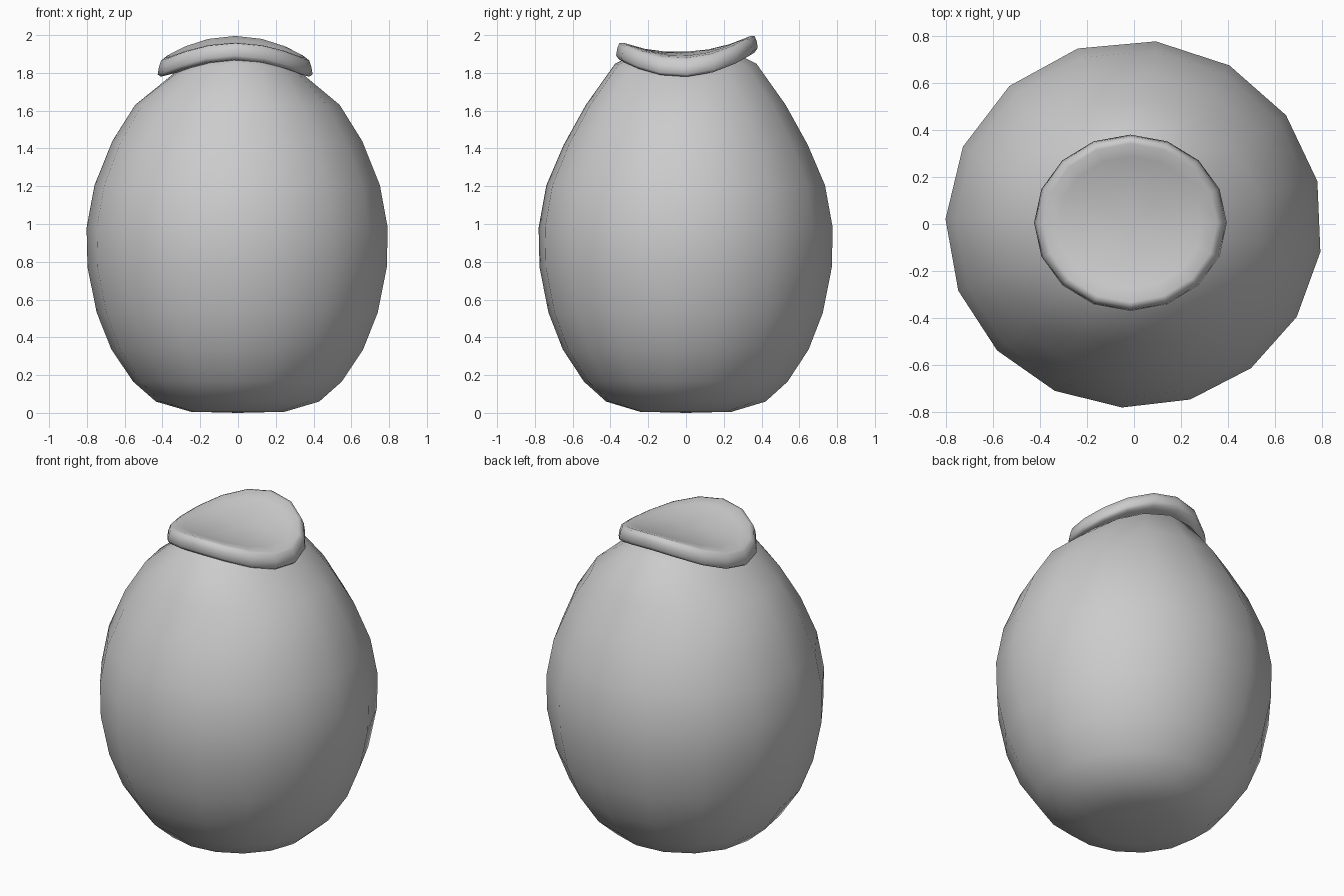
import bpy, bmesh
from math import cos, sin, pi

cube = bpy.data.objects.get("Cube")
if cube:
    bpy.data.objects.remove(cube, do_unlink=True)

SIDES = 16

grey = bpy.data.materials.new("plain grey")
grey.use_nodes = True
GREY = (0.6, 0.6, 0.6, 1)
grey.diffuse_color = GREY
grey.node_tree.nodes["Principled BSDF"].inputs["Base Color"].default_value = GREY


def ring_solid(name, rings, place, poles):
    """Skin a stack of rings, closing either end with a pole point."""
    bm = bmesh.new()
    loops = [[bm.verts.new(place(ring, 2 * pi * i / SIDES)) for i in range(SIDES)]
             for ring in rings]
    for low, high in zip(loops, loops[1:]):
        for i in range(SIDES):
            j = (i + 1) % SIDES
            bm.faces.new((low[i], low[j], high[j], high[i]))
    for loop, pole in zip((loops[0], loops[-1]), poles):
        tip = bm.verts.new(pole)
        for i in range(SIDES):
            bm.faces.new((loop[i], loop[(i + 1) % SIDES], tip))
    bmesh.ops.recalc_face_normals(bm, faces=bm.faces)
    for face in bm.faces:
        face.smooth = True
    mesh = bpy.data.meshes.new(name)
    bm.to_mesh(mesh)
    bm.free()
    mesh.materials.append(grey)
    obj = bpy.data.objects.new(name, mesh)
    bpy.context.collection.objects.link(obj)
    return obj


# Egg body: radius, height, saddle bend (the neck follows the bent cap)
body_rings = [(.25, .006, 0), (.435, .06, 0), (.555, .165, 0), (.67, .335, 0),
              (.748, .53, 0), (.797, .77, 0), (.802, .98, 0), (.76, 1.205, 0),
              (.665, 1.43, -.01), (.545, 1.63, 0), (.385, 1.805, .045),
              (.3, 1.86, .03)]


def place_body(ring, angle):
    r, z, bend = ring
    a = angle + .235 + .068 * (1 - cos(angle))  # uneven facet spacing
    return r * cos(a), .975 * r * sin(a), z - bend * cos(2 * a)


ring_solid("egg_body", body_rings, place_body, [(0, 0, 0), (0, 0, 1.87)])

# Saddle-shaped cap with a rounded lip and shallow dish: radius share, height
cap_rings = [(.55, -.04), (.85, -.05), (.96, -.05), (1, -.033), (.985, .005),
             (.955, .036), (.9, .044), (.75, .04), (.6, .033), (.3, .028)]


def place_cap(ring, a):
    s, z = ring
    bend = -.06 * cos(2 * a) * s * s + .02 * sin(a) * s
    return .41 * s * cos(a) - .015, .375 * s * sin(a) + .005, 1.885 + z + bend


ring_solid("saddle_cap", cap_rings, place_cap, [(-.015, 0, 1.85), (-.015, 0, 1.912)])
